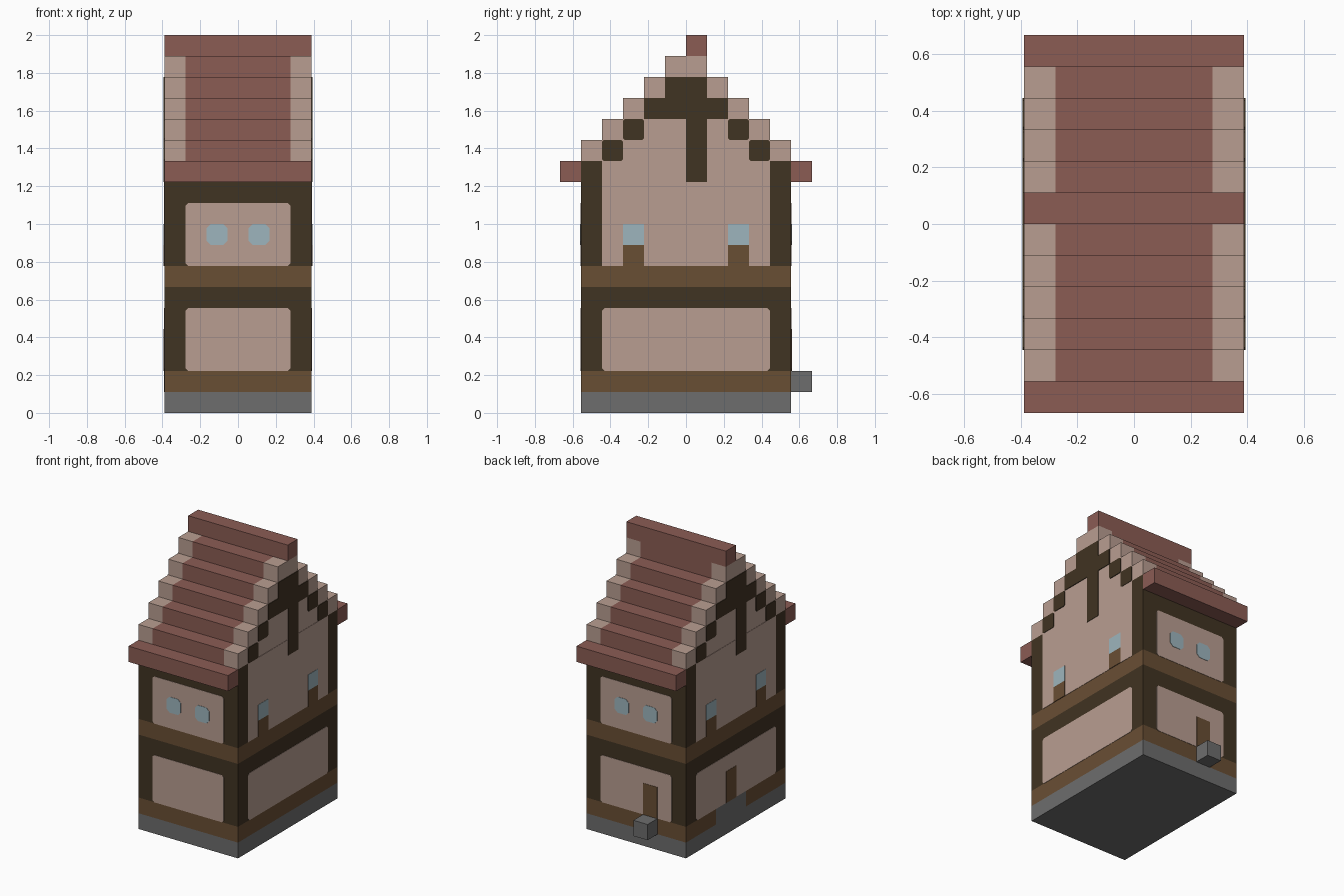
import bpy, bmesh

cube = bpy.data.objects.get("Cube")
if cube:
    bpy.data.objects.remove(cube, do_unlink=True)

U = 1 / 9  # block size; all sizes below are in blocks


def material(name, rgb):
    lin = [((c / 255 + 0.055) / 1.055) ** 2.4 for c in rgb] + [1]
    m = bpy.data.materials.new(name)
    m.use_nodes = True
    m.diffuse_color = lin
    m.node_tree.nodes["Principled BSDF"].inputs["Base Color"].default_value = lin
    return m


stone = material("grey stone", (109, 109, 109))
plaster = material("pale plaster", (185, 158, 145))
timber = material("dark timber", (64, 51, 34))
board = material("brown board", (105, 78, 52))
tile = material("red tile", (139, 92, 84))
glass = material("blue glass", (157, 181, 189))


def finish(name, bm, mat):
    bmesh.ops.recalc_face_normals(bm, faces=bm.faces)
    mesh = bpy.data.meshes.new(name)
    bm.to_mesh(mesh)
    bm.free()
    mesh.materials.append(mat)
    obj = bpy.data.objects.new(name, mesh)
    bpy.context.collection.objects.link(obj)
    return obj


def box(name, mat, x, y, z):
    """Box from (low, high) ranges."""
    bm = bmesh.new()
    bmesh.ops.create_cube(bm, size=1)
    for v in bm.verts:
        v.co = [U * (r[0] if c < 0 else r[1]) for c, r in zip(v.co, (x, y, z))]
    return finish(name, bm, mat)


def plate(name, mat, side, a, z, layer=1, cut=0.0):
    """Thin plate on a wall; a is its range along x or y, cut trims the corners."""
    (a0, a1), (z0, z1) = a, z
    if cut:
        outline = [(a0 + cut, z0), (a1 - cut, z0), (a1, z0 + cut), (a1, z1 - cut),
                   (a1 - cut, z1), (a0 + cut, z1), (a0, z1 - cut), (a0, z0 + cut)]
    else:
        outline = [(a0, z0), (a1, z0), (a1, z1), (a0, z1)]
    axis = 1 if side in ("front", "back") else 0
    sign = 1 if side in ("back", "left") else -1
    wall = 5 if axis else 3.5
    rings = []
    bm = bmesh.new()
    for d in (wall, wall + 0.02 * layer):
        d *= sign
        rings.append([bm.verts.new([U * c for c in ((p, d, h) if axis else (d, p, h))])
                      for p, h in outline])
    for ring in rings:
        bm.faces.new(ring)
    n = len(outline)
    for i in range(n):
        j = (i + 1) % n
        bm.faces.new((rings[0][i], rings[0][j], rings[1][j], rings[1][i]))
    return finish(f"{side}_{name}", bm, mat)


# Stacked storeys
W, D = (-3.5, 3.5), (-5, 5)
for name, mat, z in (("stone_base", stone, (0, 1)), ("floor_board", board, (1, 2)),
                     ("lower_frame", timber, (2, 6)), ("belt_board", board, (6, 7)),
                     ("upper_frame", timber, (7, 12))):
    box(name, mat, W, D, z)

# Stepped roof with pale verges, eaves and ridge
for i in range(5):
    depth, z = (i - 5, 5 - i), (12 + i, 13 + i)
    box(f"roof_step_{i}", tile, (-2.5, 2.5), depth, z)
    box(f"left_verge_{i}", plaster, (2.5, 3.5), depth, z)
    box(f"right_verge_{i}", plaster, (-3.5, -2.5), depth, z)
box("ridge", tile, W, (0, 1), (17, 18))
box("front_eave", tile, W, (-6, -5), (11, 12))
box("back_eave", tile, W, (5, 6), (11, 12))

# Front and back walls
for side in ("front", "back"):
    plate("lower_panel", plaster, side, (-2.5, 2.5), (2, 5), cut=0.12)
    plate("upper_panel", plaster, side, (-2.5, 2.5), (7, 10), cut=0.12)
    for x in (-1.5, 0.5):
        plate("window", glass, side, (x, x + 1), (8, 9), 2, cut=0.2)

# Side walls and gable timbers
for side, post in (("left", 0), ("right", -1)):
    plate("lower_panel", plaster, side, (-4, 4), (2, 5), cut=0.12)
    plate("upper_panel", plaster, side, (-4, 4), (7, 12))
    for y in (-3, 2):
        plate("window", glass, side, (y, y + 1), (8, 9), 2)
        plate("window_board", board, side, (y, y + 1), (7, 8), 2)
    plate("king_post", timber, side, (post, post + 1), (11, 14), 2)
    plate("collar_beam", timber, side, (-2, 2), (14, 15), 2)
    plate("ridge_beam", timber, side, (-1, 1), (15, 16), 2)
    for y, z in ((-4, 12), (3, 12), (-3, 13), (2, 13)):
        plate("rafter_end", timber, side, (y, y + 1), (z, z + 1), 2, cut=0.08)

# Doors, stone doorway and step
plate("door", board, "back", (-1.5, -0.5), (2, 4), 2)
box("back_step", stone, (-1.5, -0.5), (5, 6), (1, 2))
plate("door", board, "right", (0, 1), (2, 4), 2)
plate("doorway_stone", stone, "right", (-1, 2), (1, 2))
